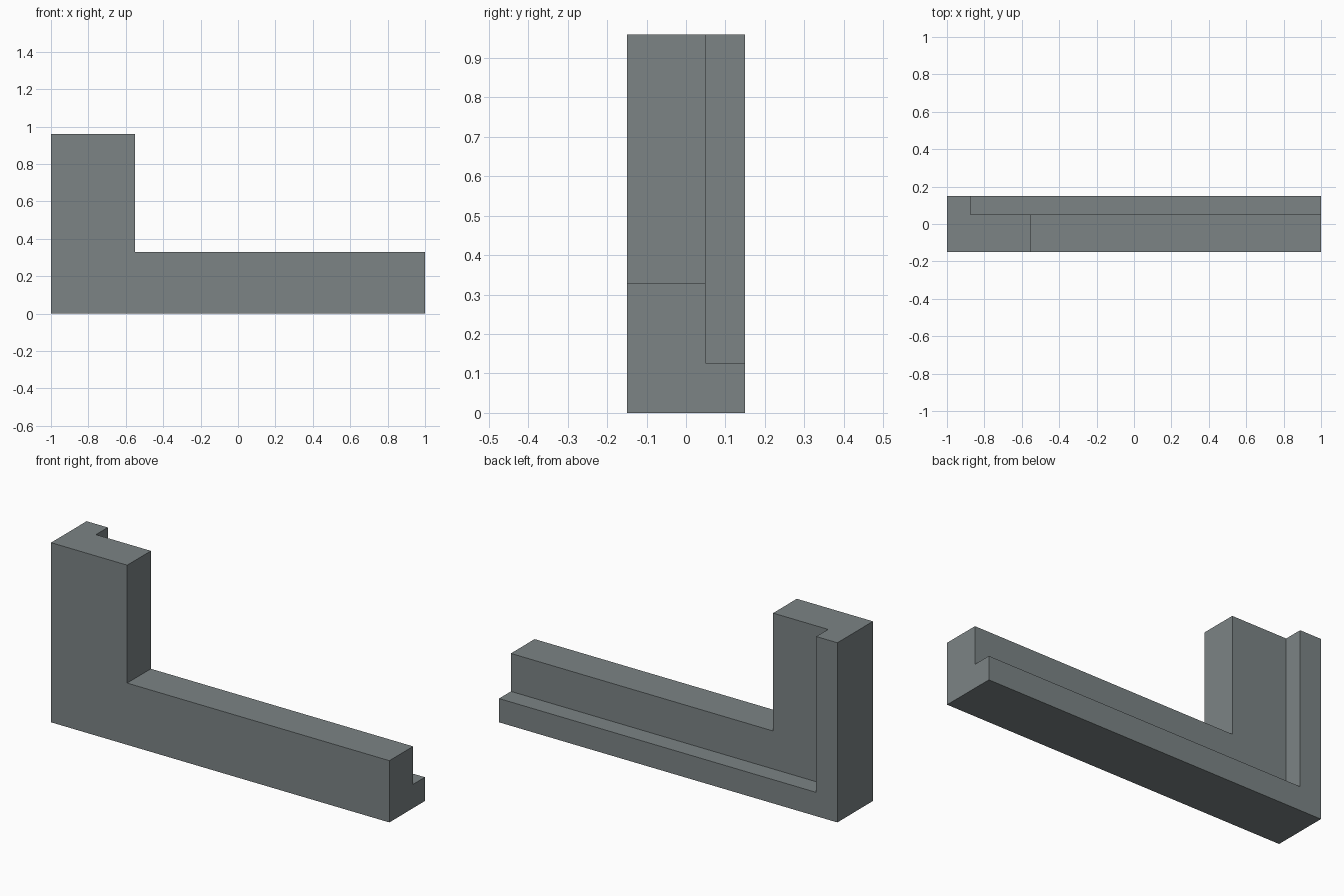
import bpy, bmesh, math

if "Cube" in bpy.data.objects:
    bpy.data.objects.remove(bpy.data.objects["Cube"])

HEIGHT = 0.96
# Stepped cross-section: (width of upright, height of rail, y)
section = [(0, 0, -0.15), (0.45, 0.33, -0.15), (0.45, 0.33, 0.05),
           (0.125, 0.127, 0.05), (0.125, 0.127, 0.15), (0, 0, 0.15)]

bm = bmesh.new()
# Sweep the section from the upright's top, through the corner, to the rail's end
rings = [
    [bm.verts.new((-1 + w, y, HEIGHT)) for w, h, y in section],
    [bm.verts.new((-1 + w, y, h)) for w, h, y in section],
    [bm.verts.new((1, y, h)) for w, h, y in section],
]
n = len(section)
for a, b in zip(rings, rings[1:]):
    for i in range(n):
        j = (i + 1) % n
        bm.faces.new((a[i], a[j], b[j], b[i]))

# End caps
bm.faces.new(rings[0])
bm.faces.new(rings[-1])
bmesh.ops.recalc_face_normals(bm, faces=bm.faces)

# Merge the flat faces across the corner
bmesh.ops.dissolve_limit(bm, angle_limit=math.radians(1),
                         verts=bm.verts, edges=bm.edges)

mesh = bpy.data.meshes.new("corner_frame")
bm.to_mesh(mesh)
bm.free()

# Plain grey finish
grey = bpy.data.materials.new("slate_grey")
grey.diffuse_color = (0.2, 0.23, 0.235, 1)
grey.use_nodes = True
grey.node_tree.nodes["Principled BSDF"].inputs["Base Color"].default_value = grey.diffuse_color
mesh.materials.append(grey)
bpy.context.collection.objects.link(bpy.data.objects.new("corner_frame", mesh))
